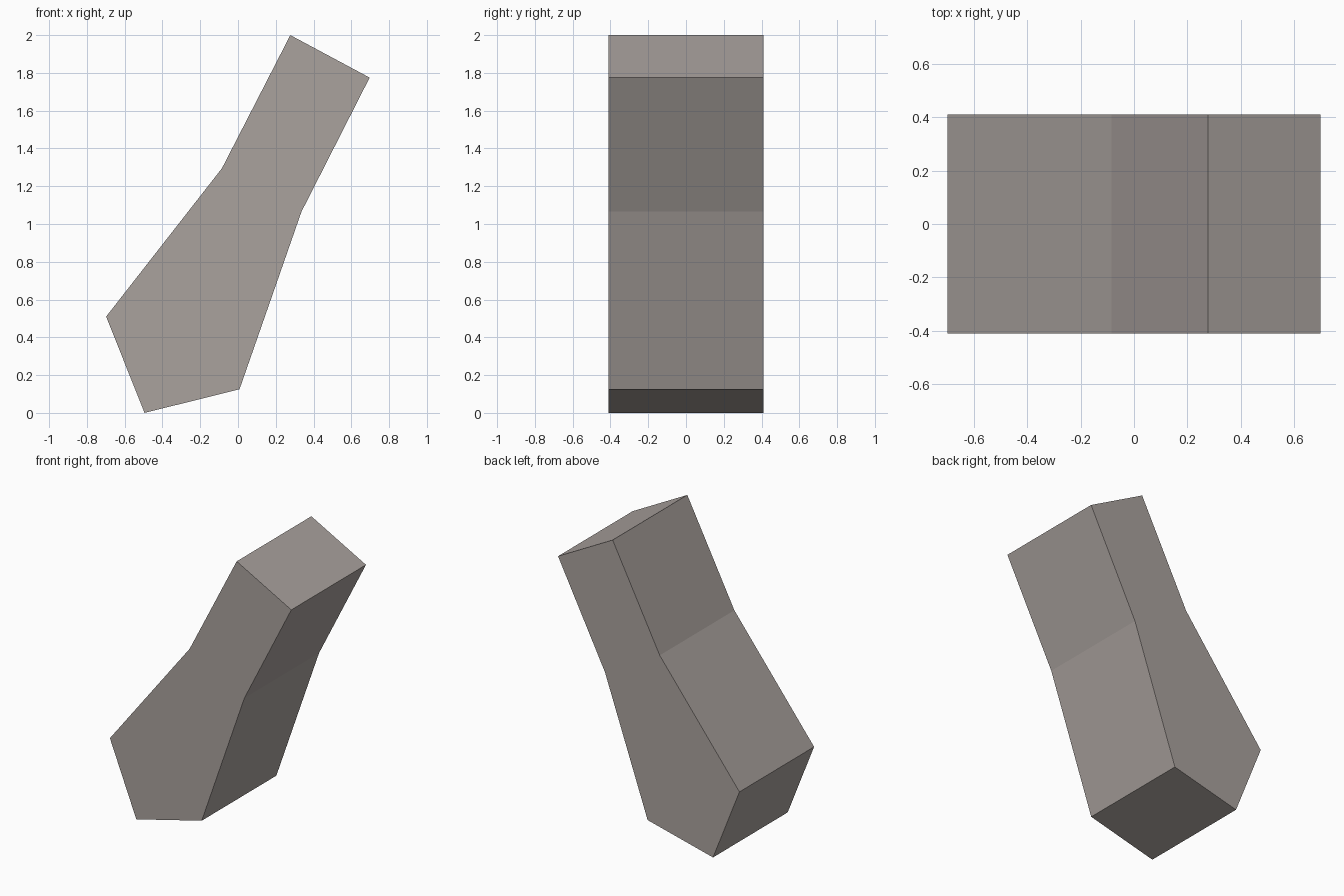
import bpy
import bmesh

if "Cube" in bpy.data.objects:
    bpy.data.objects.remove(bpy.data.objects["Cube"])

# Side profile (x, z) of the bent, tapered block
PROFILE = [(-0.495, 0.0), (0.008, 0.125), (0.336, 1.065), (0.697, 1.775),
           (0.277, 2.0), (-0.085, 1.295), (-0.698, 0.51)]
HALF_DEPTH = 0.41

# Warm grey, the single colour of the model
grey = bpy.data.materials.new("warm_grey")
grey.diffuse_color = (0.40, 0.36, 0.34, 1.0)
grey.use_nodes = True
grey.node_tree.nodes["Principled BSDF"].inputs["Base Color"].default_value = grey.diffuse_color

# Extrude the profile from front to back
bm = bmesh.new()
front = bm.faces.new([bm.verts.new((x, -HALF_DEPTH, z)) for x, z in PROFILE])
result = bmesh.ops.extrude_face_region(bm, geom=[front], use_keep_orig=True)
back_verts = [v for v in result["geom"] if isinstance(v, bmesh.types.BMVert)]
bmesh.ops.translate(bm, verts=back_verts, vec=(0, 2 * HALF_DEPTH, 0))
bmesh.ops.recalc_face_normals(bm, faces=bm.faces)

mesh = bpy.data.meshes.new("bent_block")
bm.to_mesh(mesh)
bm.free()
mesh.materials.append(grey)
bpy.context.collection.objects.link(bpy.data.objects.new("bent_block", mesh))
